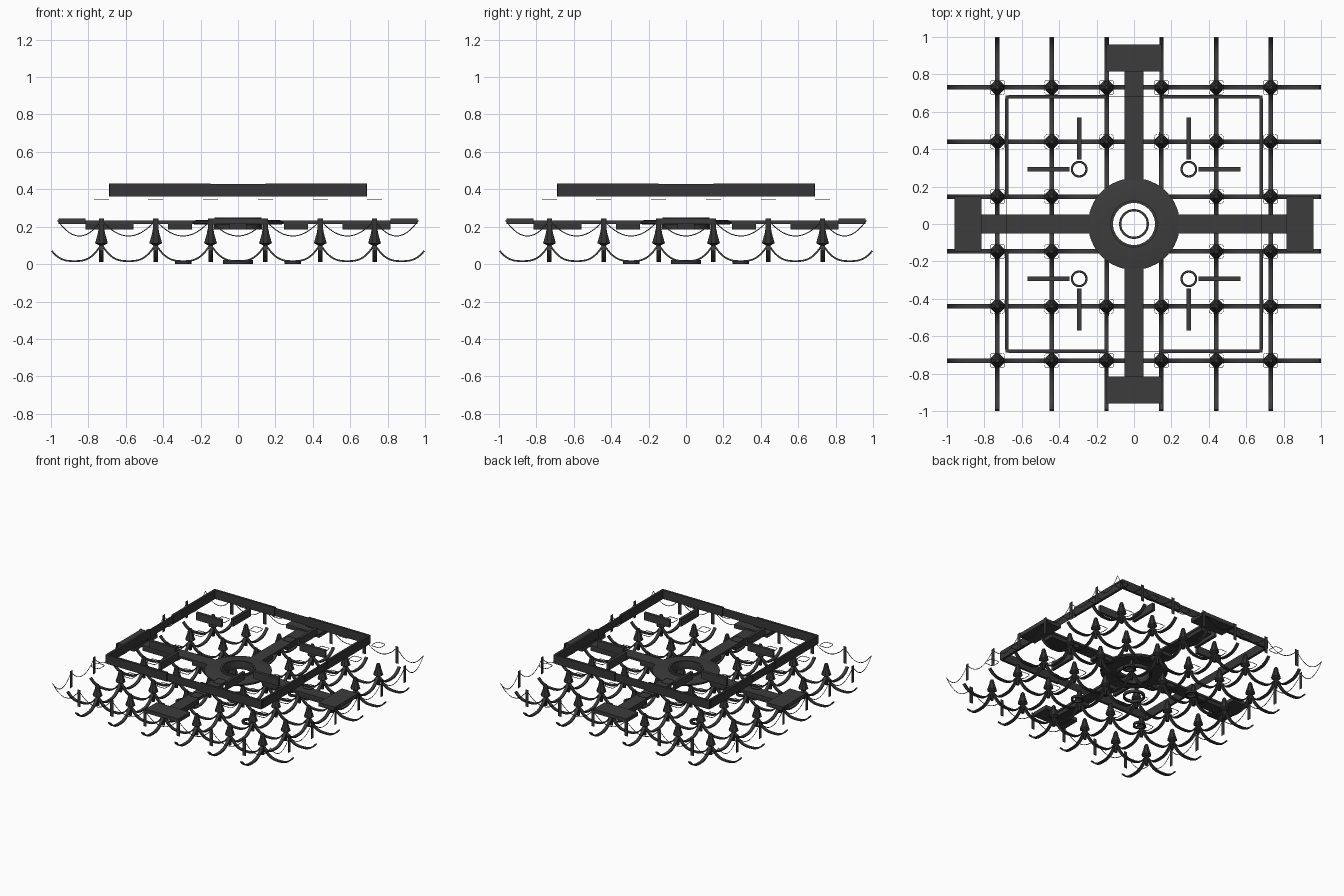
import bpy, bmesh, math
from mathutils import Matrix, Vector

cube = bpy.data.objects.get("Cube")
if cube:
    bpy.data.objects.remove(cube, do_unlink=True)


def material(name, rgb):
    m = bpy.data.materials.new(name)
    m.use_nodes = True
    m.diffuse_color = (*rgb, 1)
    m.node_tree.nodes["Principled BSDF"].inputs["Base Color"].default_value = (*rgb, 1)
    return m


GREY = material("dark grey", (0.045, 0.045, 0.045))
PLUM = material("plum grey", (0.04, 0.037, 0.04))
IRON = material("iron black", (0.036, 0.036, 0.036))

GRID = [-0.73, -0.44, -0.147, 0.147, 0.44, 0.73]
EDGE = 0.965


def finish(name, bm, mat, smooth=False):
    bmesh.ops.recalc_face_normals(bm, faces=bm.faces)
    me = bpy.data.meshes.new(name)
    bm.to_mesh(me)
    bm.free()
    me.materials.append(mat)
    ob = bpy.data.objects.new(name, me)
    bpy.context.collection.objects.link(ob)
    if smooth:
        bpy.ops.object.select_all(action="DESELECT")
        ob.select_set(True)
        bpy.context.view_layer.objects.active = ob
        bpy.ops.object.shade_smooth_by_angle()
    return ob


def box(bm, x0, x1, y0, y1, z0, z1, turn=0):
    size = Matrix.Diagonal((x1 - x0, y1 - y0, z1 - z0, 1))
    place = Matrix.Translation(((x0 + x1) / 2, (y0 + y1) / 2, (z0 + z1) / 2))
    spin = Matrix.Rotation(turn * math.pi / 2, 4, "Z")
    bmesh.ops.create_cube(bm, size=1, matrix=spin @ place @ size)


def lathe(bm, profile, centre, sides, closed=False, turn=0, square=0):
    """Revolve (radius, z) points; square > 0 pushes the outline to a rounded square."""
    rings = []
    for r, z in profile:
        ring = []
        for i in range(sides):
            a = 2 * math.pi * i / sides + turn
            k = (abs(math.cos(a)) ** square + abs(math.sin(a)) ** square) ** (-1 / square) if square else 1
            ring.append(bm.verts.new((centre[0] + k * r * math.cos(a),
                                      centre[1] + k * r * math.sin(a), z)))
        rings.append(ring)
    pairs = list(zip(rings, rings[1:])) + ([(rings[-1], rings[0])] if closed else [])
    for a, b in pairs:
        for i in range(sides):
            j = (i + 1) % sides
            bm.faces.new((a[i], a[j], b[j], b[i]))
    if not closed:
        bm.faces.new(rings[0])
        bm.faces.new(rings[-1])


def tube_ring(bm, centre, inner, outer, z0, z1, sides, square=0):
    lathe(bm, [(inner, z0), (outer, z0), (outer, z1), (inner, z1)], centre, sides, True, 0, square)


def strip(bm, path, offset, width, thick, turn):
    """Sweep a flat bar along (t, z) points, lying at a sideways offset."""
    spin = Matrix.Rotation(turn * math.pi / 2, 4, "Z")
    last = None
    for i, (t, z) in enumerate(path):
        a, b = path[max(i - 1, 0)], path[min(i + 1, len(path) - 1)]
        d = Vector((b[0] - a[0], b[1] - a[1])).normalized() * thick / 2
        ring = [bm.verts.new(spin @ Vector((t - s * d.y, offset + w * width / 2, z + s * d.x)))
                for s, w in ((1, 1), (1, -1), (-1, -1), (-1, 1))]
        if last:
            for k in range(4):
                bm.faces.new((last[k], last[k - 1], ring[k - 1], ring[k]))
        else:
            bm.faces.new(ring)
        last = ring
    bm.faces.new(last)


def hang(a, b, top, drop, power, steps=12):
    """Points of a hanging curve between a and b."""
    us = [2 * i / steps - 1 for i in range(steps + 1)]
    return [((a + b) / 2 + u * (b - a) / 2, top - drop * (1 - abs(u) ** power)) for u in us]


# Heavy swooping ribs along both grid directions, cut off at the border
bm = bmesh.new()
stops = [-1.02] + GRID + [1.02]
for turn in (0, 1):
    for off in GRID:
        for a, b in zip(stops, stops[1:]):
            path = [p for p in hang(a, b, 0.108, 0.092, 2.8, 24) if abs(p[0]) <= 1.001]
            strip(bm, path, off, 0.024, 0.009, turn)
finish("hanging_ribs", bm, GREY, True)

# Fine cables around the border, with a thin upright strip at each grid line
cables, strips = bmesh.new(), bmesh.new()
stops = [-EDGE] + GRID + [EDGE]
for turn in range(4):
    for a, b in zip(stops, stops[1:]):
        strip(cables, hang(a, b, 0.235, 0.085, 2), EDGE, 0.001, 0.005, turn)
    for x in GRID:
        box(strips, x - 0.014, x + 0.014, EDGE - 0.001, EDGE + 0.001, 0.11, 0.245, turn)
finish("border_cables", cables, IRON)
finish("border_strips", strips, IRON)

# Squat flared post at each crossing, with a floating thin loop above the open ones
posts, loops = bmesh.new(), bmesh.new()
for x in GRID:
    for y in GRID:
        lathe(posts, [(0.012, 0.03), (0.013, 0.1), (0.037, 0.112), (0.03, 0.135), (0.022, 0.16),
                      (0.017, 0.185), (0.01, 0.2)], (x, y), 8, turn=math.pi / 8)
        if math.hypot(x, y) > 0.25:
            tube_ring(loops, (x, y), 0.038, 0.04, 0.345, 0.349, 24, 6)
finish("posts", posts, IRON)
finish("floating_loops", loops, IRON)

# Cross arms with wide end blocks and blocks slung underneath
arms, slung = bmesh.new(), bmesh.new()
for turn in range(4):
    box(arms, 0.19, 0.83, -0.05, 0.05, 0.215, 0.232, turn)
    box(arms, 0.815, 0.96, -0.147, 0.147, 0.215, 0.245, turn)
    box(slung, 0.56, 0.815, -0.045, 0.045, 0.185, 0.215, turn)
    box(slung, 0.245, 0.375, -0.045, 0.045, 0.185, 0.215, turn)
finish("cross_arms", arms, GREY)
finish("slung_blocks", slung, IRON)

# Central flat disc with an open eye and a low collar
bm = bmesh.new()
lathe(bm, [(0.112, 0.212), (0.235, 0.212), (0.245, 0.22), (0.245, 0.23), (0.225, 0.235),
           (0.126, 0.235), (0.126, 0.25), (0.112, 0.25)], (0, 0), 48, True)
finish("central_disc", bm, GREY, True)
bm = bmesh.new()
tube_ring(bm, (0, 0), 0.113, 0.13, 0.185, 0.212, 32)
finish("disc_collar", bm, IRON, True)

# Ground rings: one in the centre, one in each quarter
bm = bmesh.new()
tube_ring(bm, (0, 0), 0.068, 0.08, 0, 0.022, 32)
for x in (-0.293, 0.293):
    for y in (-0.293, 0.293):
        tube_ring(bm, (x, y), 0.033, 0.045, 0, 0.018, 24)
finish("ground_rings", bm, IRON, True)

# Raised square frame, with thin panels bridging the middle of each side
walls, panels, bars = bmesh.new(), bmesh.new(), bmesh.new()
for turn in range(4):
    for a, b in ((-0.672, -0.147), (0.147, 0.672)):
        box(walls, a, b, 0.672, 0.69, 0.362, 0.432, turn)
    box(panels, -0.147, 0.147, 0.68, 0.682, 0.362, 0.428, turn)
    # Short fins pointing outward beside the quarter rings
    for side in (-0.293, 0.293):
        box(bars, side - 0.011, side + 0.011, 0.345, 0.57, 0.37, 0.43, turn)
    box(walls, 0.672, 0.688, 0.672, 0.688, 0.362, 0.432, turn)
finish("frame_walls", walls, PLUM)
finish("frame_panels", panels, PLUM)
finish("fins", bars, GREY)
